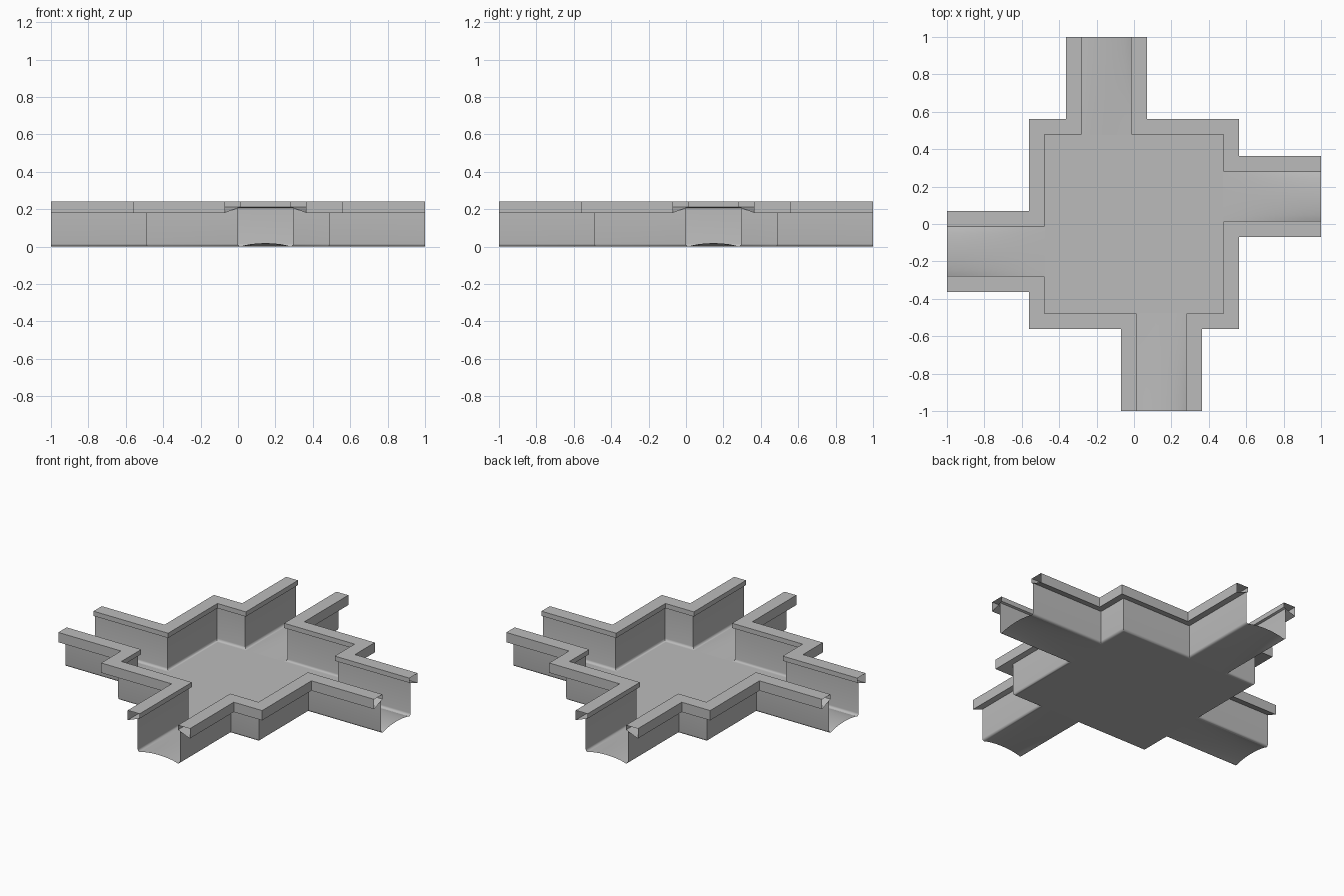
import bpy, bmesh, math
from mathutils import Matrix

if "Cube" in bpy.data.objects:
    bpy.data.objects.remove(bpy.data.objects["Cube"], do_unlink=True)

# One sheet metal colour
metal = bpy.data.materials.new("galvanised_grey")
metal.use_nodes = True
GREY = (0.5, 0.5, 0.5, 1)
metal.diffuse_color = GREY
bsdf = next(n for n in metal.node_tree.nodes if n.type == 'BSDF_PRINCIPLED')
bsdf.inputs["Base Color"].default_value = GREY
bsdf.inputs["Roughness"].default_value = 0.6

BODY = 0.492    # half width of the central tray
OFFSET = 0.147  # sideways shift of each arm
HALF = 0.147    # half width of each arm
END = 1.0       # where the arms stop
WALL_TOP, RIM_TOP = 0.207, 0.242
BEND = 0.015    # bend radius between floor and wall


def make_object(name, bm, angle=30):
    bmesh.ops.recalc_face_normals(bm, faces=bm.faces)
    mesh = bpy.data.meshes.new(name)
    bm.to_mesh(mesh)
    bm.free()
    mesh.materials.append(metal)
    obj = bpy.data.objects.new(name, mesh)
    bpy.context.collection.objects.link(obj)
    bpy.ops.object.select_all(action='DESELECT')
    obj.select_set(True)
    bpy.context.view_layer.objects.active = obj
    bpy.ops.object.shade_smooth_by_angle(angle=math.radians(angle))
    return obj


def corner_path(d):
    """Plan of the wall from one arm end to the next, pushed outward by d."""
    right, low = OFFSET + HALF + d, OFFSET - HALF - d
    edge = BODY + d
    return [(right, -END), (right, -edge), (edge, -edge), (edge, low), (END, low)]


def sweep(section, turn):
    bm = bmesh.new()
    rows = [[bm.verts.new((x, y, z)) for x, y in corner_path(d)] for d, z in section]
    for a, b in zip(rows, rows[1:]):
        for i in range(len(a) - 1):
            bm.faces.new((a[i], a[i + 1], b[i + 1], b[i]))
    bmesh.ops.rotate(bm, verts=bm.verts, matrix=Matrix.Rotation(turn, 3, 'Z'))
    return bm


# Wall with a rounded foot, and a hollow rim with a sloping underside
bend = [(-BEND + BEND * math.sin(a), BEND - BEND * math.cos(a))
        for a in (math.pi / 2 * i / 4 for i in range(5))]
wall_section = bend + [(0, WALL_TOP)]
rim_section = [(0, WALL_TOP), (0.07, 0.18), (0.07, RIM_TOP),
               (-0.013, RIM_TOP), (-0.013, 0.212), (0, WALL_TOP)]

for i, side in enumerate(("front_left", "back_left", "back_right", "front_right")):
    turn = i * math.pi / 2
    make_object("wall_" + side, sweep(wall_section, turn))
    make_object("rim_" + side, sweep(rim_section, turn))

# Flat central floor
bm = bmesh.new()
bmesh.ops.create_grid(bm, x_segments=1, y_segments=1, size=BODY - BEND)
make_object("centre_floor", bm)

# Arm floors, bowed upward towards their open ends
ACROSS, ALONG = 16, 6
for i, side in enumerate(("front", "left", "back", "right")):
    bm = bmesh.new()
    start, width = BODY - BEND, HALF - BEND
    rows = []
    for j in range(ALONG + 1):
        t = j / ALONG
        rows.append([])
        for k in range(ACROSS + 1):
            s = 2 * k / ACROSS - 1
            height = 0.018 * t * (1 - s * s) ** 0.8
            rows[-1].append(bm.verts.new(
                (OFFSET + s * width, -start - t * (END - start), height)))
    for a, b in zip(rows, rows[1:]):
        for k in range(ACROSS):
            bm.faces.new((a[k], a[k + 1], b[k + 1], b[k]))
    bmesh.ops.rotate(bm, verts=bm.verts,
                     matrix=Matrix.Rotation(i * math.pi / 2, 3, 'Z'))
    make_object("arm_floor_" + side, bm)
